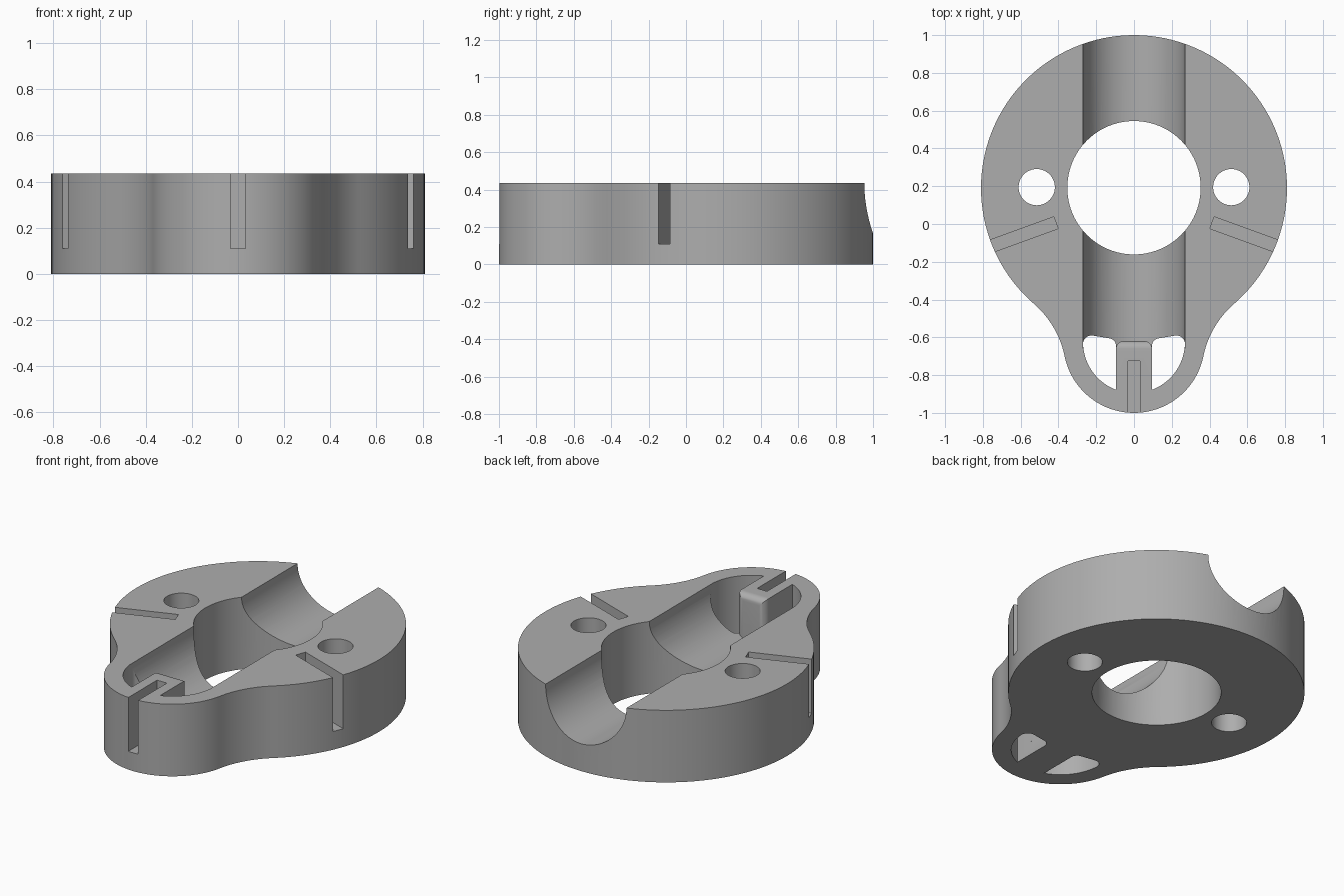
import bpy, bmesh
from math import sin, cos, pi, radians, atan2, sqrt
from mathutils import Matrix, Vector

if "Cube" in bpy.data.objects:
    bpy.data.objects.remove(bpy.data.objects["Cube"], do_unlink=True)

HEIGHT = 0.435
RING_Y, RING_R = 0.19, 0.81      # large round plate
NOSE_Y, NOSE_R = -0.625, 0.375   # small round nose
BLEND_R = 0.5                    # concave blend between them
CHANNEL_R = 0.27
SLOT_Z = 0.11
TAB_X, TAB_Y = 0.095, -0.62

grey = bpy.data.materials.new("plain grey")
grey.use_nodes = True
grey.diffuse_color = (0.42, 0.42, 0.42, 1)
grey.node_tree.nodes["Principled BSDF"].inputs["Base Color"].default_value = (0.42, 0.42, 0.42, 1)


def arc(cx, cy, r, a0, a1, n):
    return [(cx + r * cos(a0 + (a1 - a0) * i / n), cy + r * sin(a0 + (a1 - a0) * i / n))
            for i in range(n + 1)]


def circle(cx, cy, r, n):
    return arc(cx, cy, r, 0, 2 * pi, n)[:-1]


def prism(name, points, z0, z1, matrix=Matrix()):
    """Extrude a closed outline from z0 to z1."""
    bm = bmesh.new()
    face = bm.faces.new([bm.verts.new((x, y, z0)) for x, y in points])
    out = bmesh.ops.extrude_face_region(bm, geom=[face])
    top = [v for v in out["geom"] if isinstance(v, bmesh.types.BMVert)]
    bmesh.ops.translate(bm, verts=top, vec=(0, 0, z1 - z0))
    bmesh.ops.recalc_face_normals(bm, faces=bm.faces)
    bm.transform(matrix)
    mesh = bpy.data.meshes.new(name)
    bm.to_mesh(mesh)
    bm.free()
    obj = bpy.data.objects.new(name, mesh)
    mesh.materials.append(grey)
    bpy.context.collection.objects.link(obj)
    return obj


def rectangle(x0, x1, y0, y1):
    return [(x0, y0), (x1, y0), (x1, y1), (x0, y1)]


def combine(target, tool, operation="DIFFERENCE"):
    mod = target.modifiers.new(tool.name, "BOOLEAN")
    mod.operation, mod.solver, mod.object = operation, "EXACT", tool
    bpy.context.view_layer.objects.active = target
    bpy.ops.object.modifier_apply(modifier=mod.name)
    bpy.data.objects.remove(tool, do_unlink=True)


# Body outline: half of it runs from nose tip to back, then is mirrored
gap = RING_Y - NOSE_Y
s, t = RING_R + BLEND_R, NOSE_R + BLEND_R
drop = (s * s - t * t + gap * gap) / (2 * gap)
bx, by = sqrt(s * s - drop * drop), RING_Y - drop
nose_angle = atan2(by - NOSE_Y, bx)
ring_angle = atan2(by - RING_Y, bx)
half = arc(0, NOSE_Y, NOSE_R, -pi / 2, nose_angle, 20)
half += arc(bx, by, BLEND_R, nose_angle + pi, ring_angle + pi, 16)[1:-1]
half += arc(0, RING_Y, RING_R, ring_angle, pi / 2, 48)
outline = half + [(-x, y) for x, y in reversed(half[1:-1])]
body = prism("body", outline, 0, HEIGHT)

# Half-round channel along y
lay_down = Matrix.Translation((0, 0, HEIGHT)) @ Matrix.Rotation(pi / 2, 4, "X")
combine(body, prism("channel_cutter", circle(0, 0, CHANNEL_R, 96), -1.2, 0.66, lay_down))

# Centre bore and two bolt holes
combine(body, prism("bore_cutter", circle(0, RING_Y + 0.002, 0.353, 96), -0.1, 0.6))
for side in (-1, 1):
    combine(body, prism("bolt_cutter", circle(side * 0.515, RING_Y + 0.005, 0.096, 48), -0.1, 0.6))

# Through pockets on both sides of the tab
pocket = arc(0, NOSE_Y, CHANNEL_R, -pi / 2 + 0.3595, -0.06, 20)
pocket += arc(0.225, -0.635, 0.045, 0, pi * 0.55, 8)
pocket += arc(0.135, -0.645, 0.04, pi * 0.55, pi, 8)
for side in (-1, 1):
    combine(body, prism("pocket_cutter", [(side * x, y) for x, y in pocket], -0.1, 0.6))

# Tab with a rounded inner end
tab = prism("tab", rectangle(-TAB_X, TAB_X, -0.93, TAB_Y), 0.08, HEIGHT)
bm = bmesh.new()
bm.from_mesh(tab.data)
edges = [e for e in bm.edges if all(v.co.y > TAB_Y - 0.01 for v in e.verts)
         and sum(v.co.z for v in e.verts) > 0.2]
bmesh.ops.bevel(bm, geom=edges, offset=0.04, segments=6, profile=0.5, affect="EDGES")
bm.to_mesh(tab.data)
bm.free()
combine(body, tab, "UNION")

# Narrow slots: one in the tab, one angled on each side
combine(body, prism("nose_slot_cutter", rectangle(-0.033, 0.033, -1.1, -0.725), SLOT_Z, 0.6))
for side in (-1, 1):
    turn = radians(-20 if side > 0 else 200)
    place = Matrix.Translation((side * 0.413, 0.007, 0)) @ Matrix.Rotation(turn, 4, "Z")
    combine(body, prism("side_slot_cutter", rectangle(0, 0.6, -0.033, 0.033), SLOT_Z, 0.6, place))

# Smooth round walls, sharp rims
bpy.ops.object.select_all(action="DESELECT")
body.select_set(True)
bpy.context.view_layer.objects.active = body
bpy.ops.object.shade_smooth_by_angle(angle=radians(30))
